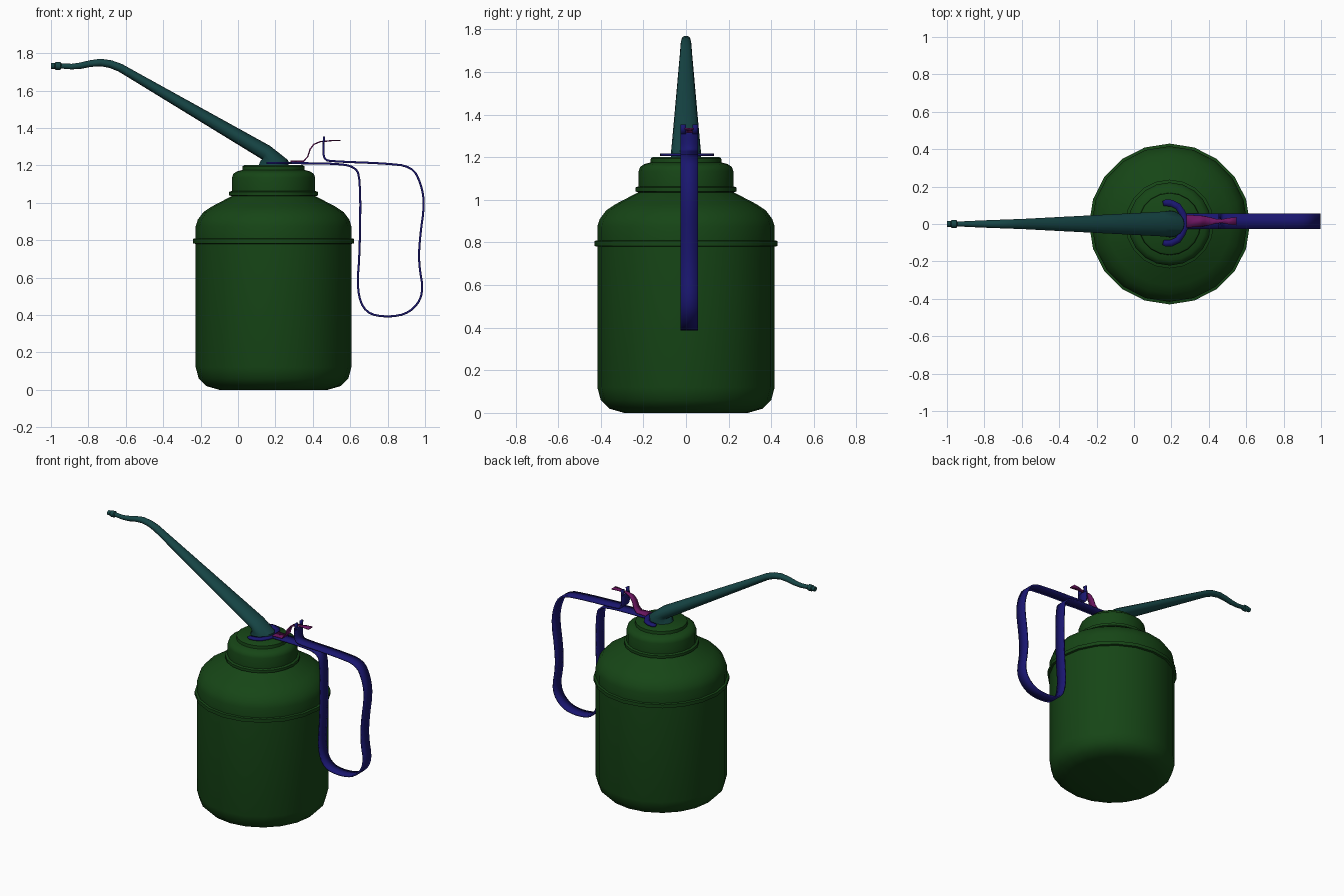
import bpy, math
from mathutils import Vector

if "Cube" in bpy.data.objects:
    bpy.data.objects.remove(bpy.data.objects["Cube"])

CX, YC = 0.19, 0.015   # can axis, handle centre line


def mat(name, c):
    m = bpy.data.materials.new(name)
    m.diffuse_color = (*c, 1)
    m.use_nodes = True
    m.node_tree.nodes["Principled BSDF"].inputs["Base Color"].default_value = m.diffuse_color
    return m


GREEN = mat("green", (0.008, 0.06, 0.008))
TEAL = mat("teal", (0.008, 0.06, 0.06))
BLUE = mat("blue", (0.01, 0.008, 0.16))
PURPLE = mat("purple", (0.15, 0.008, 0.12))


def make(name, verts, faces, m, angle=40, thick=0):
    me = bpy.data.meshes.new(name)
    me.from_pydata([tuple(v) for v in verts], [], faces)
    ob = bpy.data.objects.new(name, me)
    bpy.context.collection.objects.link(ob)
    me.materials.append(m)
    bpy.ops.object.select_all(action='DESELECT')
    ob.select_set(True)
    bpy.context.view_layer.objects.active = ob
    bpy.ops.object.shade_smooth_by_angle(angle=math.radians(angle))
    if thick:
        s = ob.modifiers.new("thickness", 'SOLIDIFY')
        s.thickness, s.offset = thick, 0
    return ob


def loft(name, rings, m, angle=40):
    n = len(rings[0])
    verts = [v for r in rings for v in r]
    faces = [(i * n + j, i * n + (j + 1) % n, (i + 1) * n + (j + 1) % n, (i + 1) * n + j)
             for i in range(len(rings) - 1) for j in range(n)]
    faces += [tuple(reversed(range(n))), tuple(range(len(verts) - n, len(verts)))]
    return make(name, verts, faces, m, angle)


def chaikin(pts, times=1):
    # round the corners of an open path
    pts = [Vector(p) for p in pts]
    for _ in range(times):
        out = [pts[0]]
        for a, b in zip(pts, pts[1:]):
            out += [a.lerp(b, .25), a.lerp(b, .75)]
        pts = out + [pts[-1]]
    return pts


def strip(name, pairs, m, thick):
    verts = [v for p in pairs for v in p]
    faces = [(2 * i, 2 * i + 1, 2 * i + 3, 2 * i + 2) for i in range(len(pairs) - 1)]
    return make(name, verts, faces, m, 40, thick)


def ribbon(name, path, m, thick=0.011, yc=YC):
    # path points: x, z, half width in y
    return strip(name, [((x, yc - w, z), (x, yc + w, z)) for x, z, w in path], m, thick)


# can body: 20-sided lathe
profile = [(.29, 0), (.36, .02), (.4, .06), (.416, .12), (.416, .78), (.43, .783), (.43, .807),
           (.416, .81), (.416, .875), (.405, .91), (.375, .95), (.33, .98), (.225, 1.035),
           (.237, 1.04), (.237, 1.058), (.222, 1.063), (.222, 1.135), (.215, 1.155), (.195, 1.168),
           (.167, 1.175), (.165, 1.195), (.155, 1.202)]
N = 20
loft("can_body", [[(CX + r * math.cos(t), r * math.sin(t), z)
                   for t in (2 * math.pi * k / N for k in range(N))] for r, z in profile], GREEN)

# spout: oval rings given as x, z, tilt, in-plane radius, side radius
spout = [(.19, 1.195, 0, .082, .072), (.195, 1.228, 0, .073, .07), (.15, 1.268, 60, .042, .066),
         (-.58, 1.693, 60, .023, .028), (-.63, 1.722, 63, .022, .026), (-.68, 1.741, 75, .021, .024),
         (-.735, 1.75, 90, .02, .022), (-.79, 1.744, 102, .018, .02), (-.84, 1.733, 102, .017, .018),
         (-.89, 1.728, 92, .015, .015), (-.945, 1.732, 88, .014, .014), (-.95, 1.732, 90, .021, .021),
         (-.975, 1.732, 90, .021, .021), (-.98, 1.732, 90, .016, .016), (-1, 1.732, 90, .016, .016)]
rings = []
for x, z, tilt, rn, ry in spout:
    a = math.radians(tilt)
    rings.append([(x + rn * math.cos(t) * math.cos(a), ry * math.sin(t),
                   z + rn * math.cos(t) * math.sin(a))
                  for t in (2 * math.pi * k / 16 for k in range(16))])
loft("spout", rings, TEAL)

# strap handle: one bent band from the notched tab round to the fork
band = [(.457, 1.315), (.457, 1.23), (.51, 1.221), (.78, 1.211), (.93, 1.195), (.98, 1.1),
        (.997, .99), (.973, .82), (.965, .68), (.995, .51), (.92, .41), (.8, .387), (.68, .41),
        (.635, .53), (.652, .75), (.655, 1.14), (.62, 1.195), (.52, 1.21), (.27, 1.212)]
ribbon("strap_handle", [(p.x, p.y, .041) for p in chaikin(band, 2)], BLUE)

# two prongs of the tab, either side of the trigger
for side in (-1, 1):
    ribbon("tab_prong", [(.457, 1.31, .013), (.46, 1.354, .013)], BLUE, yc=YC + side * .028)

# fork clasping the spout base
half = [(.155, .104), (.17, .108), (.2, .107), (.235, .09), (.258, .055), (.272, .022)]
path = [Vector(p) for p in half] + [Vector((x, -y)) for x, y in reversed(half)]
pairs = []
for i, p in enumerate(path):
    d = (path[min(i + 1, len(path) - 1)] - path[max(i - 1, 0)]).normalized()
    n = Vector((-d.y, d.x)) * (.012 if i in (0, len(path) - 1) else .018)
    pairs.append(((p.x + n.x, p.y + n.y + .005, 1.212), (p.x - n.x, p.y - n.y + .005, 1.212)))
strip("handle_fork", pairs, BLUE, .012)

# thumb trigger, waisted where it passes the tab
trigger = [(.28, 1.222, .034), (.35, 1.222, .03), (.372, 1.245, .028), (.385, 1.285, .025),
           (.405, 1.312, .021), (.44, 1.327, .012), (.47, 1.329, .01), (.505, 1.333, .017),
           (.548, 1.333, .022)]
ribbon("thumb_trigger", trigger, PURPLE, .007)
